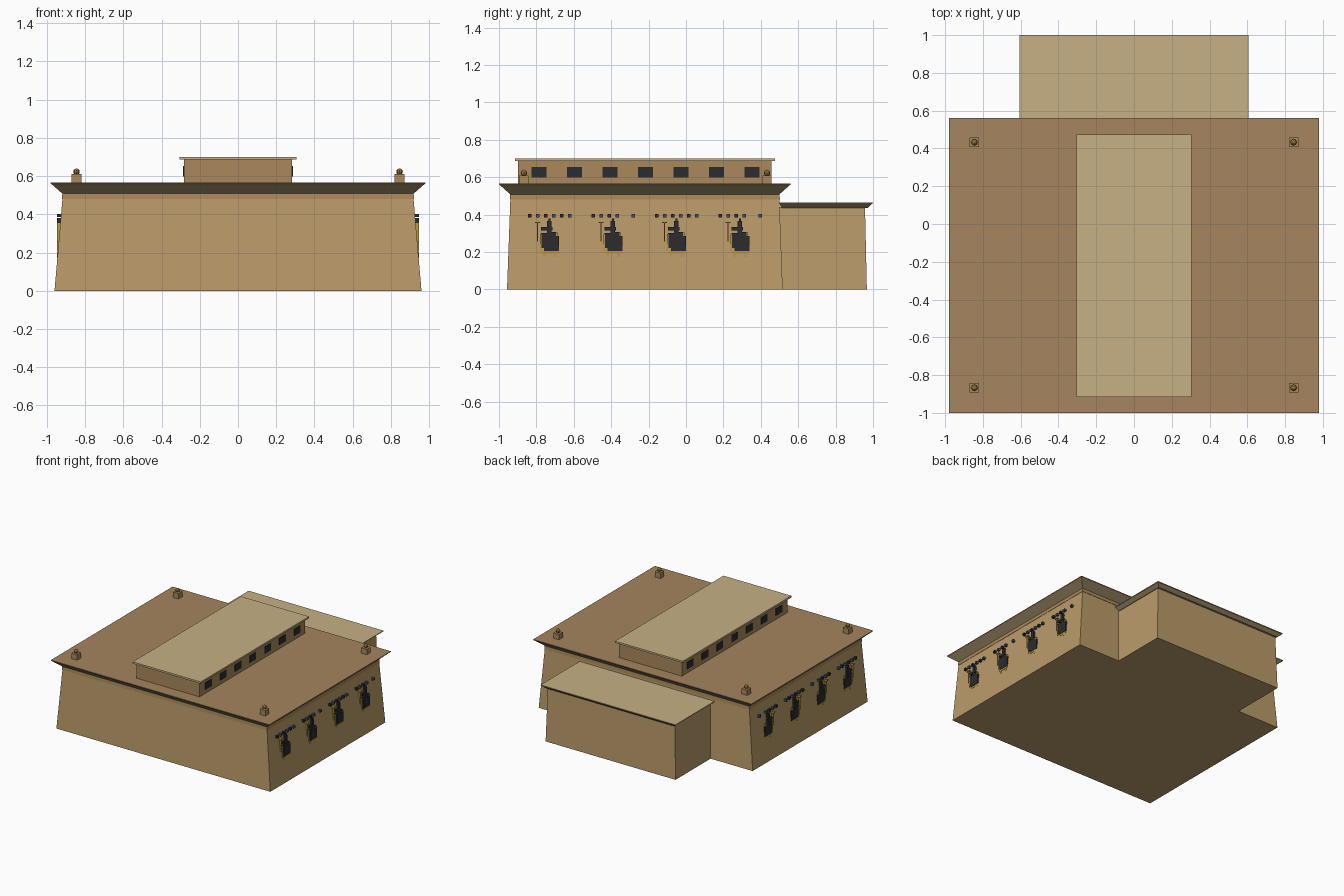
import bpy, bmesh

if "Cube" in bpy.data.objects:
    bpy.data.objects.remove(bpy.data.objects["Cube"])


def material(name, rgb):
    m = bpy.data.materials.new(name)
    m.diffuse_color = (*rgb, 1)
    m.use_nodes = True
    m.node_tree.nodes["Principled BSDF"].inputs["Base Color"].default_value = m.diffuse_color
    return m


WALL = material("sandstone", (0.50, 0.33, 0.145))
BAND = material("dark_sandstone", (0.40, 0.25, 0.105))
ROOF = material("brown_roof", (0.38, 0.235, 0.115))
PALE = material("pale_stone", (0.57, 0.44, 0.235))
CORNICE = material("cornice_stone", (0.33, 0.26, 0.13))
DARK = material("dark_paint", (0.025, 0.025, 0.03))
BLUE = material("blue_paint", (0.05, 0.08, 0.16))
GOLD = material("gold_paint", (0.50, 0.33, 0.05))
BRONZE = material("bronze", (0.28, 0.18, 0.05))


def add_object(name, bm, mat):
    bmesh.ops.recalc_face_normals(bm, faces=bm.faces)
    me = bpy.data.meshes.new(name)
    bm.to_mesh(me)
    bm.free()
    me.materials.append(mat)
    ob = bpy.data.objects.new(name, me)
    bpy.context.collection.objects.link(ob)
    return ob


def loft(name, sections, mat):
    """Stack of rectangles (z, half width, y front, y back) skinned together."""
    bm = bmesh.new()
    rings = [[bm.verts.new(p) for p in ((-w, a, z), (w, a, z), (w, b, z), (-w, b, z))]
             for z, w, a, b in sections]
    bm.faces.new(rings[0])
    bm.faces.new(rings[-1])
    for lo, hi in zip(rings, rings[1:]):
        for i in range(4):
            j = (i + 1) % 4
            bm.faces.new((lo[i], lo[j], hi[j], hi[i]))
    return add_object(name, bm, mat)


def boxes(name, spans, mat, mirror=False):
    """Boxes given as (x0, x1, y0, y1, z0, z1), joined in one object."""
    bm = bmesh.new()
    for x0, x1, y0, y1, z0, z1 in spans:
        for v in bmesh.ops.create_cube(bm, size=1)["verts"]:
            v.co.x = x1 if v.co.x > 0 else x0
            v.co.y = y1 if v.co.y > 0 else y0
            v.co.z = z1 if v.co.z > 0 else z0
    ob = add_object(name, bm, mat)
    if mirror:
        ob.modifiers.new("mirror", "MIRROR")
    return ob


# Main hall: battered walls, band, flared cornice and roof
loft("main_walls", [(0, 0.96, -0.957, 0.517), (0.485, 0.918, -0.939, 0.499)], WALL)
loft("wall_band", [(0.48, 0.921, -0.942, 0.502), (0.508, 0.919, -0.94, 0.50)], BAND)
loft("cornice", [(0.505, 0.915, -0.936, 0.496), (0.553, 0.97, -0.99, 0.55)], CORNICE)
loft("main_roof", [(0.553, 0.97, -0.99, 0.55), (0.561, 0.98, -1, 0.56),
                   (0.566, 0.98, -1, 0.56)], ROOF)

# Rear annex
loft("annex_walls", [(0, 0.583, 0.49, 0.967), (0.44, 0.57, 0.49, 0.957)], WALL)
loft("annex_cornice", [(0.435, 0.575, 0.51, 0.972), (0.459, 0.602, 0.50, 0.997)], CORNICE)
loft("annex_roof", [(0.459, 0.605, 0.50, 1), (0.465, 0.605, 0.50, 1)], PALE)

# Raised clerestory with window rows
loft("clerestory_walls", [(0.56, 0.283, -0.897, 0.457), (0.688, 0.283, -0.897, 0.457)], BAND)
loft("clerestory_roof", [(0.686, 0.305, -0.915, 0.475), (0.70, 0.305, -0.915, 0.475)], PALE)
boxes("clerestory_windows",
      [(0.27, 0.287, y - 0.04, y + 0.04, 0.598, 0.654)
       for y in (-0.785 + 0.1895 * i for i in range(7))], DARK, mirror=True)

# Roof corner finials
for i, (x, y) in enumerate((x, y) for x in (-0.845, 0.845) for y in (-0.867, 0.433)):
    boxes(f"finial_block_{i}", [(x - 0.025, x + 0.025, y - 0.025, y + 0.025, 0.56, 0.61)], BAND)
    bm = bmesh.new()
    bmesh.ops.create_uvsphere(bm, u_segments=8, v_segments=6, radius=0.017)
    bmesh.ops.translate(bm, verts=bm.verts, vec=(x, y, 0.623))
    add_object(f"finial_ball_{i}", bm, BRONZE)

# Painted side reliefs: seated figures, staffs, gold bases and a row of tiles
dark_parts = [(-0.045, 0.035, 0.222, 0.302, 0), (-0.03, 0.05, 0.205, 0.285, 0.002),
              (-0.012, 0.012, 0.295, 0.365, 0), (-0.045, 0.015, 0.314, 0.333, 0.001),
              (-0.006, 0.006, 0.36, 0.38, 0), (-0.012, 0.035, 0.295, 0.306, 0.001)]
gold_parts = [(-0.067, -0.061, 0.257, 0.36, 0), (-0.077, -0.05, 0.354, 0.361, 0.001),
              (-0.05, -0.043, 0.205, 0.295, 0.001), (-0.04, 0.048, 0.19, 0.204, 0),
              (-0.035, -0.02, 0.172, 0.192, 0), (0.022, 0.037, 0.172, 0.192, 0),
              (0.035, 0.042, 0.285, 0.305, 0.001)]
groups = [-0.73 + 0.3395 * i for i in range(4)]


def relief(parts):
    return [(0.925, 0.946 + d, c + a, c + b, z0, z1)
            for c in groups for a, b, z0, z1, d in parts]


boxes("relief_figures", relief(dark_parts), DARK, mirror=True)
boxes("relief_gold", relief(gold_parts), GOLD, mirror=True)
for name, mat, parity in (("dark_tiles", DARK, 0), ("blue_tiles", BLUE, 1)):
    spans = []
    for g, c in enumerate(groups):
        for s in range(6):
            if s % 2 == parity and not (g % 2 and s == 4):
                y = c - 0.105 + 0.0425 * s
                spans.append((0.922, 0.946, y - 0.009, y + 0.009, 0.385, 0.403))
    boxes(name, spans, mat, mirror=True)
